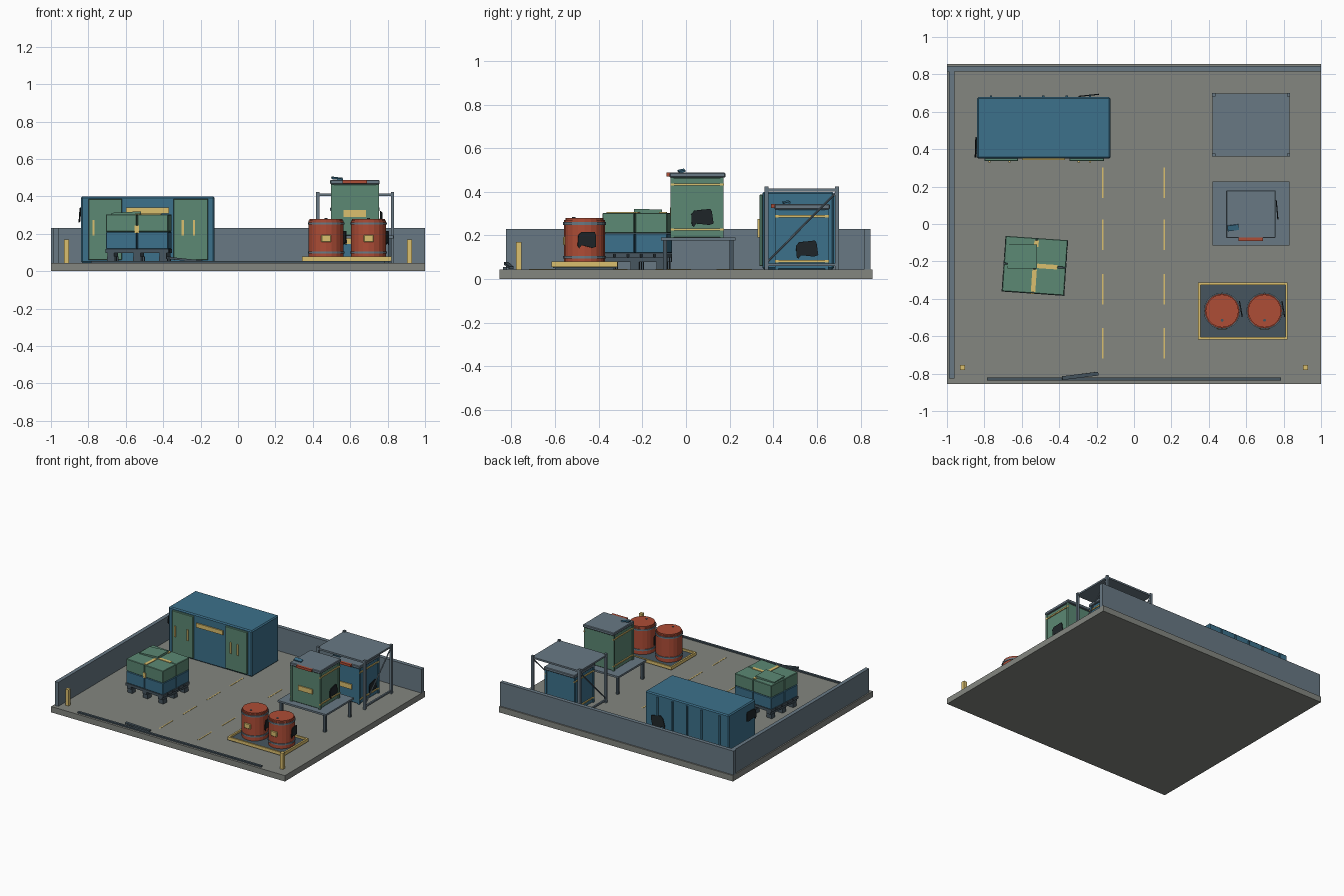
import bpy, bmesh
from math import radians, atan2, hypot
from mathutils import Vector, Matrix

if "Cube" in bpy.data.objects:
    bpy.data.objects.remove(bpy.data.objects["Cube"])

def mat(name, *rgb):
    m = bpy.data.materials.new(name)
    m.diffuse_color = [(c / 255) ** 2.2 for c in rgb] + [1]
    m.use_nodes = True
    m.node_tree.nodes["Principled BSDF"].inputs["Base Color"].default_value = m.diffuse_color
    return m

FLOOR = mat("concrete", 130, 133, 127)
SLATE = mat("slate", 104, 120, 131)
BLUE = mat("blue", 62, 112, 138)
GREEN = mat("green", 92, 135, 115)
RED = mat("red", 172, 78, 57)
YELLOW = mat("yellow", 218, 190, 110)
DARK = mat("dark", 36, 42, 45)
STEEL = mat("dark_steel", 72, 86, 95)

def finish(bm, name, m, M=None):
    if M:
        bm.transform(M)
    bmesh.ops.recalc_face_normals(bm, faces=bm.faces)
    me = bpy.data.meshes.new(name)
    bm.to_mesh(me)
    bm.free()
    me.materials.append(m)
    o = bpy.data.objects.new(name, me)
    bpy.context.collection.objects.link(o)
    return o

def box(name, m, x0, x1, y0, y1, z0, z1, bevel=0, M=None, tilt=None):
    bm = bmesh.new()
    bmesh.ops.create_cube(bm, size=1)
    bm.transform(Matrix.Diagonal((x1 - x0, y1 - y0, z1 - z0, 1)))
    if bevel:
        bmesh.ops.bevel(bm, geom=bm.edges[:], offset=bevel, segments=1, affect='EDGES')
    T = Matrix.Translation(((x0 + x1) / 2, (y0 + y1) / 2, (z0 + z1) / 2))
    if tilt:
        for a, ax in zip(tilt, 'XYZ'):
            T = T @ Matrix.Rotation(radians(a), 4, ax)
    return finish(bm, name, m, (M or Matrix()) @ T)

def cyl(name, m, x, y, z0, z1, r, n=20):
    bm = bmesh.new()
    bmesh.ops.create_cone(bm, cap_ends=True, segments=n, radius1=r, radius2=r, depth=z1 - z0)
    return finish(bm, name, m, Matrix.Translation((x, y, (z0 + z1) / 2)))

def rod(name, m, a, b, r=0.005):
    a, b = Vector(a), Vector(b)
    bm = bmesh.new()
    bmesh.ops.create_cone(bm, cap_ends=True, segments=8, radius1=r, radius2=r, depth=(b - a).length)
    q = (b - a).to_track_quat('Z', 'Y').to_matrix().to_4x4()
    return finish(bm, name, m, Matrix.Translation((a + b) / 2) @ q)

def patch(name, loc, w, h, yaw, lean=0, roll=0):
    # ragged dark panel, thin along local y
    pts = [(-.5, -.35), (-.42, -.5), (-.3, -.3), (.3, -.42), (.5, -.35),
           (.45, .35), (.38, .5), (-.35, .45), (-.5, .25)]
    bm = bmesh.new()
    f = bm.faces.new([bm.verts.new((u * w, -.003, v * h)) for u, v in pts])
    e = bmesh.ops.extrude_face_region(bm, geom=[f])
    bmesh.ops.translate(bm, vec=(0, .006, 0), verts=[v for v in e['geom'] if isinstance(v, bmesh.types.BMVert)])
    R = Matrix.Rotation(radians(yaw), 4, 'Z') @ Matrix.Rotation(radians(lean), 4, 'X') @ Matrix.Rotation(radians(roll), 4, 'Y')
    return finish(bm, name, DARK, Matrix.Translation(loc) @ R)

F = 0.045
# yard floor, walls, kerb, posts, lane dashes
box("floor", FLOOR, -1, 1, -.855, .855, 0, F)
box("back_wall", SLATE, -1, 1, .815, .845, F, .23)
box("left_wall", SLATE, -.99, -.96, -.825, .815, F, .23)
box("front_kerb", STEEL, -.785, .785, -.838, -.82, F, .055)
box("loose_kerb_piece", STEEL, -.385, -.19, -.822, -.802, .056, .068, tilt=(0, 6, 7))
for s in (-1, 1):
    x = s * .917
    box("corner_post", YELLOW, x - .013, x + .013, -.78, -.753, F, .17)
for x in (-.168, .163):
    for y in (.14, -.14, -.43, -.72):
        box("lane_dash", YELLOW, x - .004, x + .004, y, y + .163, F, F + .002)

# large container with doors, handles and back ribs
box("container", BLUE, -.84, -.125, .35, .678, F, .40, .008)
for i, (a, b) in enumerate(((-.80, -.62), (-.345, -.16))):
    box("container_door", GREEN, a, b, .336, .352, .06, .387, .003)
    for hx in ((a + .028, b - .045), (a + .05, b - .075))[i]:
        box("door_handle", YELLOW, hx - .006, hx + .006, .328, .337, .19, .275)
box("container_sign", YELLOW, -.60, -.37, .341, .351, .308, .34)
for x in (-.765, -.61, -.485, -.36, -.235):
    box("container_rib", BLUE, x - .006, x + .006, .675, .687, .065, .38)
patch("back_patch", (-.24, .688, .19), .10, .11, 6, 0, 15)
patch("left_patch", (-.845, .41, .30), .11, .08, 88, 4)

# pallet with stacked boxes, turned slightly
P = Matrix.Translation((-.53, -.223, 0)) @ Matrix.Rotation(radians(-4), 4, 'Z')
for i in range(5):
    y = -.15 + i * .0615
    box("pallet_deck_board", STEEL, -.168, .168, y, y + .052, .098, .118, M=P)
for x in (-.14, 0, .14):
    box("pallet_stringer", STEEL, x - .018, x + .018, -.148, .148, .078, .098, M=P)
    for y in (-.12, 0, .12):
        box("pallet_block", STEEL, x - .022, x + .022, y - .02, y + .02, F, .078, M=P)
for sx in (-1, 1):
    for sy in (-1, 1):
        cx, cy = sx * .084, sy * .075
        for m, z0, z1 in ((BLUE, .119, .209), (GREEN, .211, .304)):
            box("stacked_box", m, cx - .082, cx + .082, cy - .073, cy + .073, z0, z1, .003, M=P)
box("loose_top_box", GREEN, -.15, .008, -.02, .108, .29, .316, M=P, tilt=(0, -3, 4))
box("tape_long", YELLOW, -.012, .012, -.14, -.02, .303, .308, M=P)
box("tape_back", YELLOW, -.012, .012, .10, .135, .303, .308, M=P)
box("tape_cross", YELLOW, .012, .12, -.012, .012, .303, .308, M=P)
box("tape_front", YELLOW, -.012, .012, -.152, -.147, .205, .245, M=P)

# spill tray with two drums
box("tray_base", STEEL, .35, .815, -.61, -.32, .052, .066)
for a, b, c, d in ((.343, .822, -.617, -.604), (.343, .822, -.326, -.313),
                   (.343, .356, -.604, -.326), (.809, .822, -.604, -.326)):
    box("tray_rim", YELLOW, a, b, c, d, .056, .08)
for x in (.38, .785):
    box("tray_foot", STEEL, x - .02, x + .02, -.6, -.33, F, .056)
for x in (.471, .698):
    y = -.465
    cyl("drum_body", RED, x, y, .066, .27, .093)
    cyl("drum_lid", RED, x, y, .27, .28, .088)
    for z in (.10, .255):
        cyl("drum_hoop", SLATE, x, y, z - .006, z + .006, .098)
    cyl("drum_bung", STEEL, x, y - .05, .28, .284, .008, 8)
    box("drum_label", YELLOW, x - .027, x + .027, y - .098, y - .085, .155, .195, .004)
    patch("drum_patch", (x + .10, y + .012, .178), .085, .08, 100, 0, 3)

# crates with lid, side bands, label and latch
def crate(m, cy, z):
    x = .625
    box("crate_body", m, x - .122, x + .122, cy - .115, cy + .118, z, z + .275, .004)
    box("crate_lid", SLATE, x - .132, x + .132, cy - .125, cy + .13, z + .275, z + .298, .004)
    for s in (-1, 1):
        for h in (.037, .243):
            box("crate_band", YELLOW, *sorted((x + s * .12, x + s * .129)), cy - .122, cy + .125, z + h - .005, z + h + .005)
        for t in (-1, 1):
            box("crate_corner", m, x + s * .12 - .008, x + s * .12 + .008,
                cy + t * .114 - .008, cy + t * .114 + .008, z, z + .275)
    box("crate_label", YELLOW, x - .06, x + .06, cy - .123, cy - .113, z + .10, z + .137)
    box("crate_latch", RED, x - .065, x + .065, cy - .14, cy - .12, z + .28, z + .298)
    box("lid_fragment", BLUE, x - .125, x - .065, cy - .085, cy - .055, z + .302, z + .31, tilt=(12, 8, 6))
    patch("crate_patch", (x + .14, cy + .025, z + .09), .10, .08, 95, 0, -3)

crate(GREEN, .05, .19)
crate(BLUE, .53, F)

# table under the green crate
box("table_top", SLATE, .42, .832, -.115, .226, .176, .19)
for x in (.44, .812):
    for y in (-.097, .208):
        box("table_leg", STEEL, x - .009, x + .009, y - .009, y + .009, F, .176)

# shelter frame around the blue crate
box("frame_roof", SLATE, .42, .832, .362, .698, .402, .415)
for x in (.427, .826):
    for y in (.369, .691):
        box("frame_post", SLATE, x - .009, x + .009, y - .009, y + .009, F, .424)
    rod("frame_brace", SLATE, (x, .369, .075), (x, .691, .40))
    box("frame_side_rail", SLATE, x - .006, x + .006, .369, .691, .06, .072)
